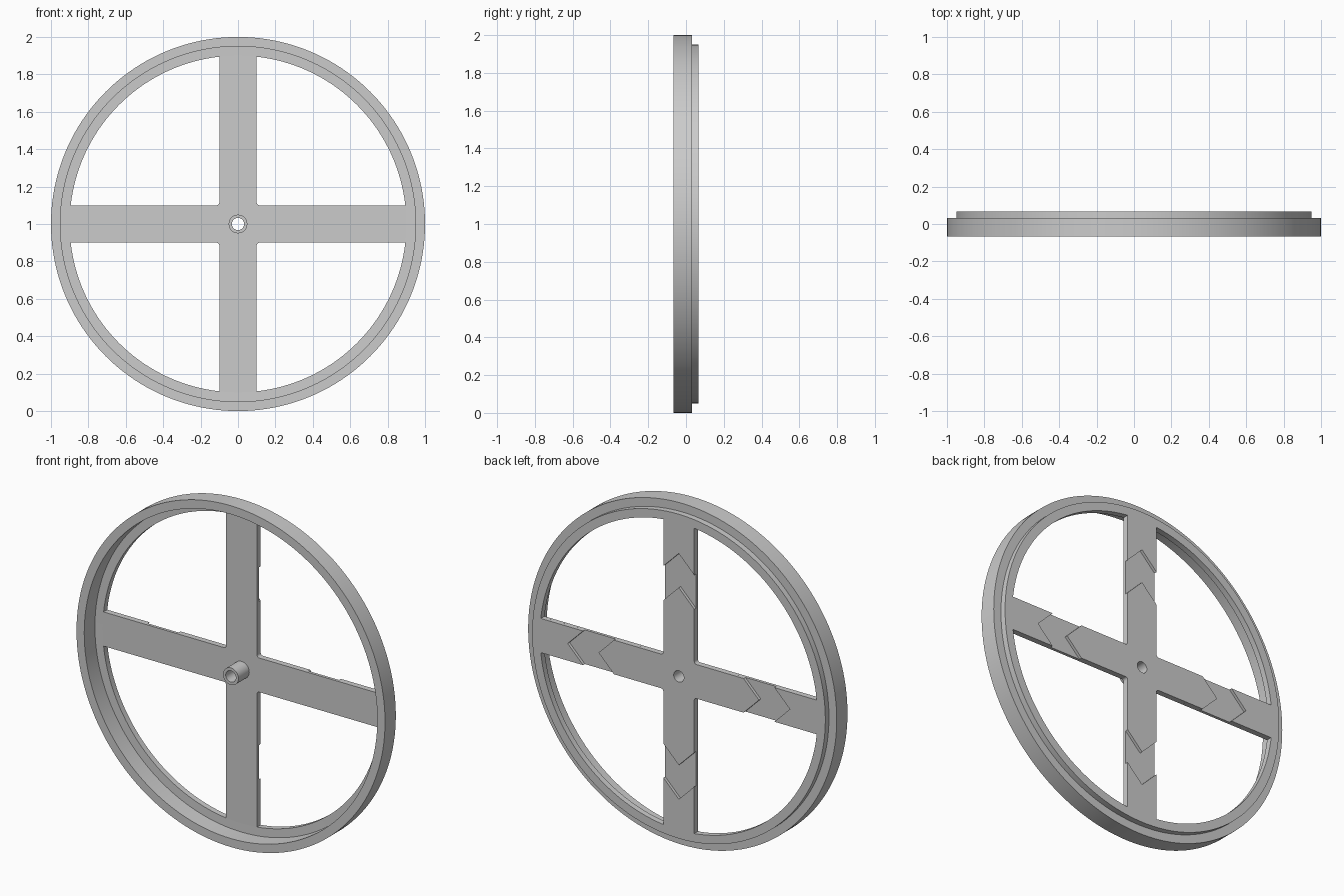
import bpy, bmesh
from math import sin, cos, asin, pi, radians
from mathutils import Matrix, Vector

cube = bpy.data.objects.get("Cube")
if cube:
    bpy.data.objects.remove(cube, do_unlink=True)

# Single light grey material
GREY = (0.6, 0.6, 0.6, 1)
grey = bpy.data.materials.new("light grey")
grey.use_nodes = True
grey.diffuse_color = GREY
grey.node_tree.nodes["Principled BSDF"].inputs["Base Color"].default_value = GREY

RIM, STEP, INNER = 1.0, 0.95, 0.9         # ring radii
FRONT, PLATE, GROOVE, BACK = -0.067, 0.033, 0.05, 0.067   # depths along y
HALF, BORE, HUB, FILLET = 0.1, 0.033, 0.05, 0.015
NEAR, FAR = 0.42, 0.62                    # chevron groove at the spoke edges


def finish(name, bm):
    bmesh.ops.recalc_face_normals(bm, faces=bm.faces)
    mesh = bpy.data.meshes.new(name)
    bm.to_mesh(mesh)
    bm.free()
    mesh.materials.append(grey)
    obj = bpy.data.objects.new(name, mesh)
    obj.location.z = 1
    bpy.context.collection.objects.link(obj)
    bpy.ops.object.select_all(action='DESELECT')
    obj.select_set(True)
    bpy.context.view_layer.objects.active = obj
    bpy.ops.object.shade_smooth_by_angle(angle=radians(30))
    return obj


def lathe(name, profile, steps):
    """Turn a closed (radius, y) profile around the y axis."""
    bm = bmesh.new()
    verts = [bm.verts.new((r, y, 0)) for r, y in profile]
    edges = [bm.edges.new((v, verts[i - 1])) for i, v in enumerate(verts)]
    bmesh.ops.spin(bm, geom=verts + edges, cent=(0, 0, 0), axis=(0, 1, 0),
                   angle=2 * pi, steps=steps, use_duplicate=False)
    bmesh.ops.remove_doubles(bm, verts=bm.verts, dist=1e-5)
    return finish(name, bm)


def plate(name, loops, y0, y1):
    """Extrude flat (x, z) loops, inner loops being holes, from y0 to y1."""
    bm = bmesh.new()
    edges = []
    for loop in loops:
        verts = [bm.verts.new((x, y0, z)) for x, z in loop]
        edges += [bm.edges.new((v, verts[i - 1])) for i, v in enumerate(verts)]
    bmesh.ops.triangle_fill(bm, edges=edges, use_beauty=True, normal=(0, -1, 0))
    ext = bmesh.ops.extrude_face_region(bm, geom=bm.faces[:], use_keep_orig=True)
    moved = [g for g in ext["geom"] if isinstance(g, bmesh.types.BMVert)]
    bmesh.ops.translate(bm, verts=moved, vec=(0, y1 - y0, 0))
    return finish(name, bm)


def arc(cx, cz, r, a0, a1, n):
    return [(cx + r * cos(a0 + (a1 - a0) * i / n),
             cz + r * sin(a0 + (a1 - a0) * i / n)) for i in range(n + 1)]


def turn(points, quarter):
    rot = Matrix.Rotation(quarter * pi / 2, 2)
    return [tuple(rot @ Vector(p)) for p in points]


def cross(tip):
    """Four-armed outline with filleted inner corners and the given arm tip."""
    c = HALF + FILLET
    arm = tip + arc(c, c, FILLET, 1.5 * pi, pi, 5)
    return [p for q in range(4) for p in turn(arm, q)]


bore = arc(0, 0, BORE, 0, 2 * pi, 32)[:-1]
half_angle = asin(HALF / INNER)
round_tip = arc(0, 0, INNER + 0.001, -half_angle, half_angle, 6)
near_point = [(NEAR, -HALF), (NEAR + HALF, 0), (NEAR, HALF)]
far_notch = [(FAR, HALF), (FAR + HALF, 0), (FAR, -HALF)]

# Stepped wheel rim with a recessed inner flange
lathe("rim", [(RIM, FRONT), (RIM, PLATE), (STEP, PLATE), (STEP, BACK),
              (INNER, BACK), (INNER, PLATE), (STEP, PLATE - 0.001),
              (STEP, FRONT)], 160)

# Thin cross of spokes
plate("spokes", [cross(round_tip), bore], PLATE, GROOVE)

# Raised back layer, split by chevron grooves
plate("center_arrows", [cross(near_point), bore], GROOVE, BACK)
for q, side in enumerate(("left", "top", "right", "bottom")):
    plate(side + "_spoke_end", [turn(round_tip + far_notch, q)], GROOVE, BACK)

# Hollow axle tube
lathe("axle_tube", [(HUB, FRONT), (HUB, PLATE + 0.002),
                    (BORE, PLATE + 0.002), (BORE, FRONT)], 32)
